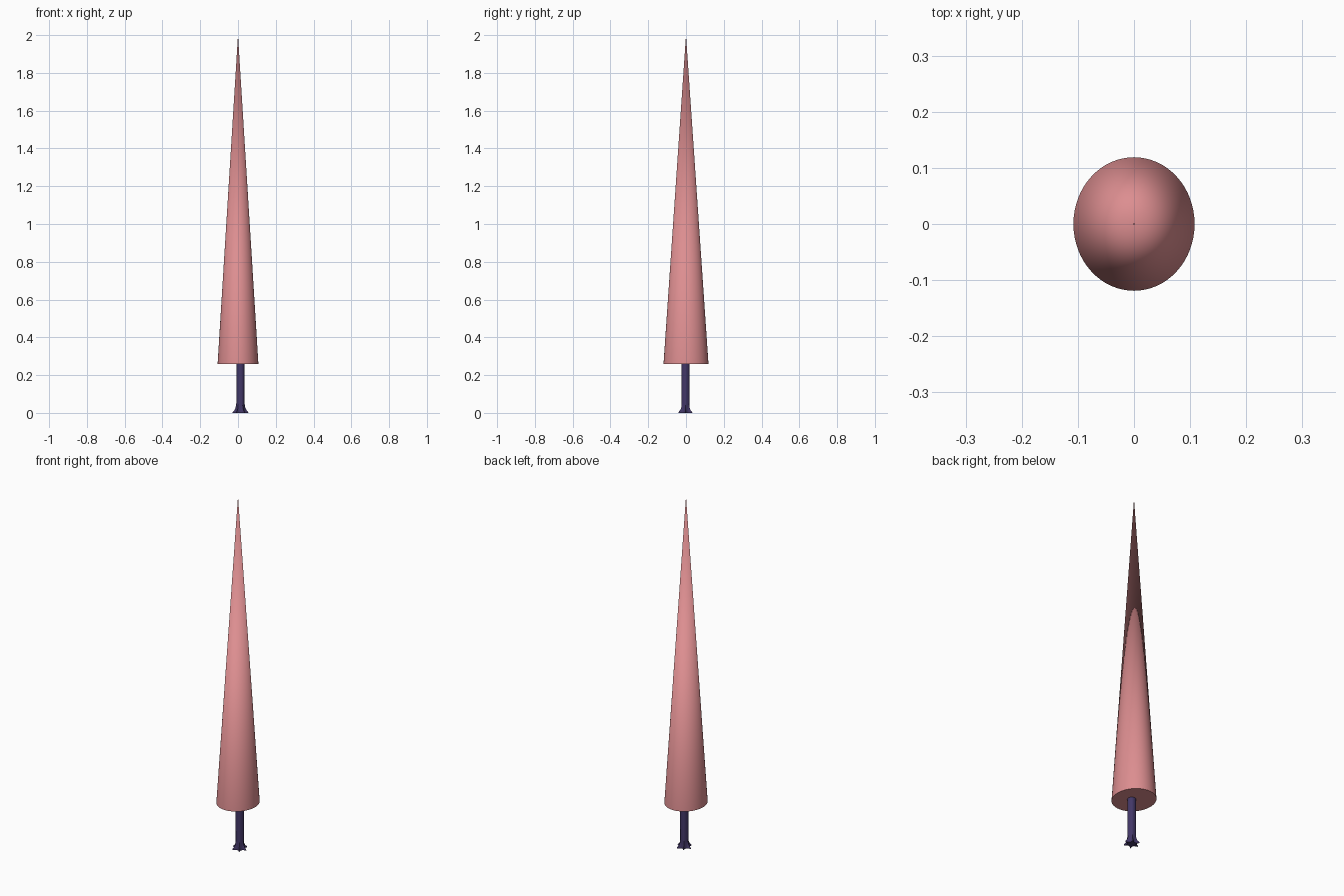
import bpy, bmesh, math

if "Cube" in bpy.data.objects:
    bpy.data.objects.remove(bpy.data.objects["Cube"])


def material(name, rgb):
    m = bpy.data.materials.new(name)
    m.diffuse_color = (*rgb, 1.0)
    m.use_nodes = True
    m.node_tree.nodes["Principled BSDF"].inputs["Base Color"].default_value = m.diffuse_color
    return m


def finish(name, bm, mat, angle):
    bmesh.ops.recalc_face_normals(bm, faces=bm.faces[:])
    me = bpy.data.meshes.new(name)
    bm.to_mesh(me)
    bm.free()
    me.materials.append(mat)
    ob = bpy.data.objects.new(name, me)
    bpy.context.collection.objects.link(ob)
    bpy.ops.object.select_all(action='DESELECT')
    ob.select_set(True)
    bpy.context.view_layer.objects.active = ob
    bpy.ops.object.shade_smooth_by_angle(angle=math.radians(angle))
    return ob


pink = material("foliage pink", (0.72, 0.27, 0.28))
purple = material("bark purple", (0.055, 0.038, 0.135))

# Foliage: tall smooth cone, slightly oval in plan
bm = bmesh.new()
bmesh.ops.create_cone(bm, cap_ends=True, segments=64, radius1=1, radius2=0, depth=1)
for v in bm.verts:
    v.co = (v.co.x * 0.108, v.co.y * 0.119, 0.26 + (v.co.z + 0.5) * 1.74)
finish("foliage", bm, pink, 40)

# Trunk: thin post whose foot spreads into pointed roots
N, ROOTS = 36, 6
profile = [  # height, radius, root length
    (0.0, 0.023, 0.019), (0.007, 0.023, 0.017), (0.014, 0.022, 0.010),
    (0.026, 0.021, 0.005), (0.05, 0.021, 0.001), (0.27, 0.022, 0.0)]
bm = bmesh.new()
rings = []
for z, r, root in profile:
    ring = []
    for i in range(N):
        a = 2 * math.pi * i / N
        spike = max(0.0, math.cos(ROOTS * a)) ** 2
        rad = r + root * spike
        ring.append(bm.verts.new((0.013 + rad * math.cos(a),
                                  -0.003 + rad * math.sin(a), z)))
    rings.append(ring)
for lo, hi in zip(rings, rings[1:]):
    for i in range(N):
        j = (i + 1) % N
        bm.faces.new((lo[i], lo[j], hi[j], hi[i]))
bm.faces.new(rings[0][::-1])
bm.faces.new(rings[-1])
finish("trunk", bm, purple, 40)
